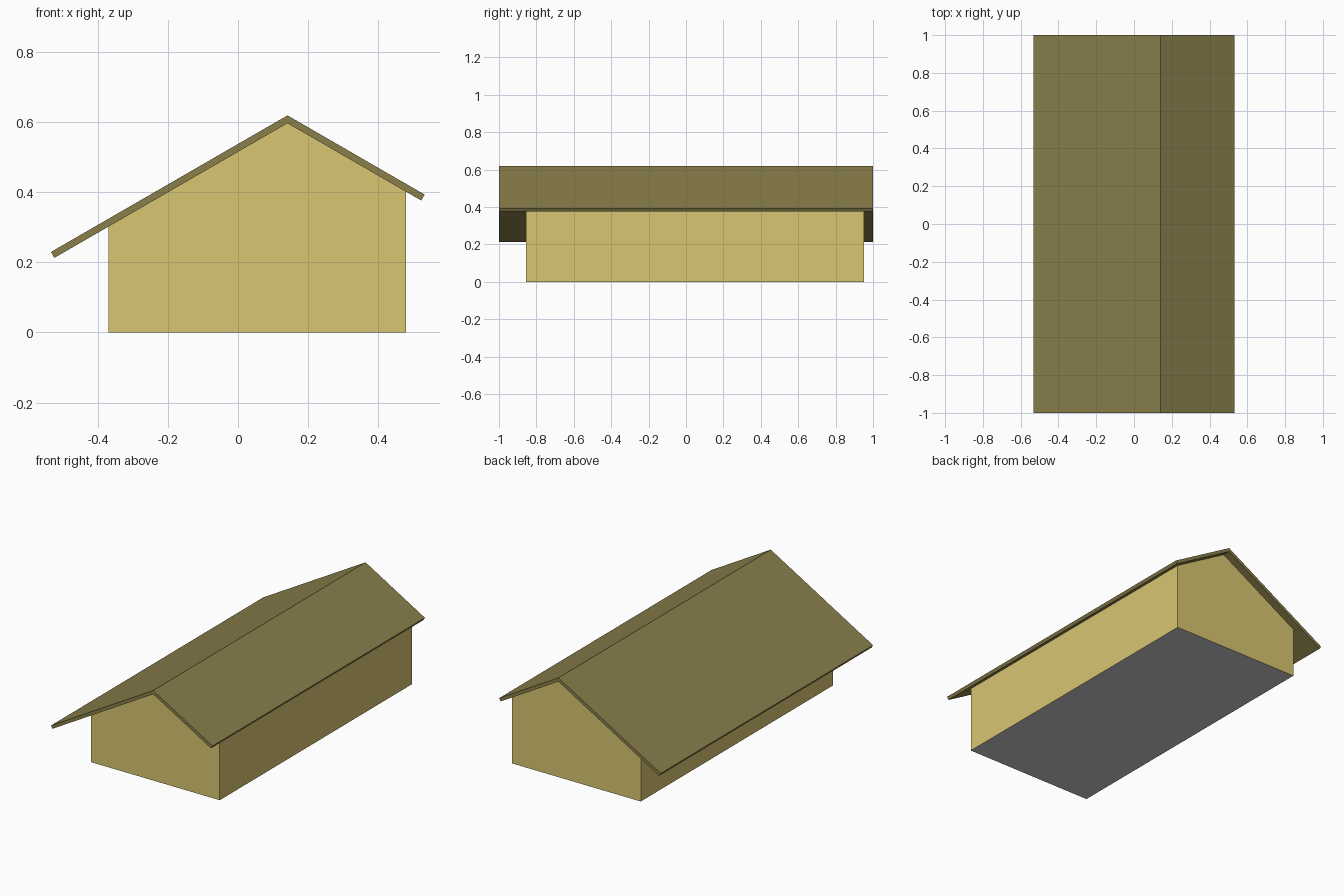
import bpy
import math

if "Cube" in bpy.data.objects:
    bpy.data.objects.remove(bpy.data.objects["Cube"])


def material(name, rgb):
    mat = bpy.data.materials.new(name)
    mat.diffuse_color = (*rgb, 1)
    mat.use_nodes = True
    mat.node_tree.nodes["Principled BSDF"].inputs["Base Color"].default_value = mat.diffuse_color
    return mat


def prism(name, profile, y0, y1, mat=None, skip=()):
    """Extrude an XZ profile along Y, leaving out the sides listed in skip."""
    n = len(profile)
    verts = [(x, y, z) for y in (y0, y1) for x, z in profile]
    faces = [tuple(range(n)), tuple(reversed(range(n, 2 * n)))]
    for i in range(n):
        if i not in skip:
            j = (i + 1) % n
            faces.append((j, i, i + n, j + n))
    mesh = bpy.data.meshes.new(name)
    mesh.from_pydata(verts, [], faces)
    if mat:
        mesh.materials.append(mat)
    obj = bpy.data.objects.new(name, mesh)
    bpy.context.collection.objects.link(obj)
    return obj


wall_mat = material("wall_yellow", (0.686, 0.565, 0.168))
roof_mat = material("roof_olive", (0.254, 0.212, 0.07))

PITCH = math.radians(30)
RIDGE_X, RIDGE_Z = 0.141, 0.596      # underside of the ridge
LEFT, RIGHT = -0.369, 0.479
FRONT, BACK = -0.856, 0.953
THICK = 0.0195


def under(x):
    return RIDGE_Z - abs(x - RIDGE_X) * math.tan(PITCH)


# Walls: gabled shell, closed below by the floor and above by the roof
prism("walls", [(LEFT, 0), (RIGHT, 0), (RIGHT, under(RIGHT)),
                (RIDGE_X, RIDGE_Z), (LEFT, under(LEFT))],
      FRONT, BACK, wall_mat, skip=(0, 2, 3))

# Floor: grey underside
floor_mesh = bpy.data.meshes.new("floor")
floor_mesh.from_pydata([(LEFT, FRONT, 0), (LEFT, BACK, 0),
                        (RIGHT, BACK, 0), (RIGHT, FRONT, 0)], [], [(0, 1, 2, 3)])
bpy.context.collection.objects.link(bpy.data.objects.new("floor", floor_mesh))

# Roof: folded slab with eaves cut square to the slope
dx, dz = THICK * math.sin(PITCH), THICK * math.cos(PITCH)
eave_l, eave_r = -0.533 + dx, 0.532 - dx
prism("roof", [(eave_l, under(eave_l)), (RIDGE_X, RIDGE_Z), (eave_r, under(eave_r)),
               (eave_r + dx, under(eave_r) + dz),
               (RIDGE_X, RIDGE_Z + THICK / math.cos(PITCH)),
               (eave_l - dx, under(eave_l) + dz)],
      -1, 1, roof_mat)
